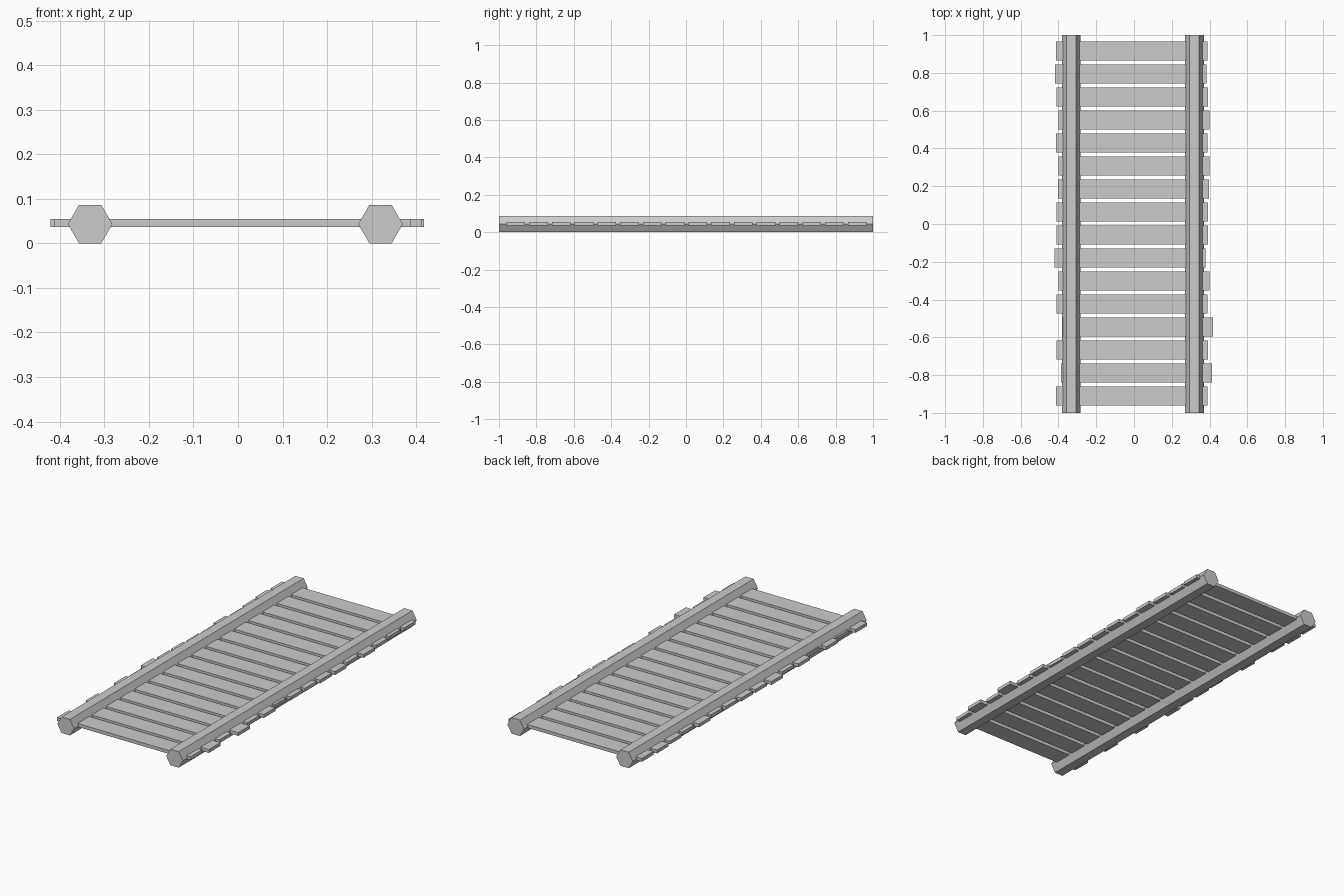
import bpy
import bmesh
import math

if "Cube" in bpy.data.objects:
    bpy.data.objects.remove(bpy.data.objects["Cube"])


def make_object(name, bm):
    bmesh.ops.recalc_face_normals(bm, faces=bm.faces)
    mesh = bpy.data.meshes.new(name)
    bm.to_mesh(mesh)
    bm.free()
    obj = bpy.data.objects.new(name, mesh)
    bpy.context.collection.objects.link(obj)
    return obj


def rail(name, x, radius=0.05):
    # Hexagonal beam with flat top and bottom, extruded along y
    bm = bmesh.new()
    height = radius * math.sin(math.pi / 3)
    ring = [bm.verts.new((x + radius * math.cos(i * math.pi / 3), -1,
                          height + radius * math.sin(i * math.pi / 3)))
            for i in range(6)]
    face = bm.faces.new(ring)
    ext = bmesh.ops.extrude_face_region(bm, geom=[face], use_keep_orig=True)
    moved = [g for g in ext["geom"] if isinstance(g, bmesh.types.BMVert)]
    bmesh.ops.translate(bm, verts=moved, vec=(0, 2, 0))
    return make_object(name, bm)


def plank(name, x, y, size=(0.8, 0.1, 0.018), z=0.0455):
    bm = bmesh.new()
    bmesh.ops.create_cube(bm, size=1)
    bmesh.ops.scale(bm, vec=size, verts=bm.verts)
    obj = make_object(name, bm)
    obj.location = (x, y, z)
    return obj


# Side rails
rail("left_rail", -0.332)
rail("right_rail", 0.32)

# Planks, back to front, each slid sideways a little
shifts = [-0.012, -0.017, -0.009, 0.001, -0.012, 0.001, -0.003, -0.009,
          -0.009, -0.021, 0.001, -0.011, 0.018, -0.009, 0.013, -0.012]
for i, dx in enumerate(shifts):
    plank(f"plank_{i + 1}", dx, 0.915 - i * 0.1217)
